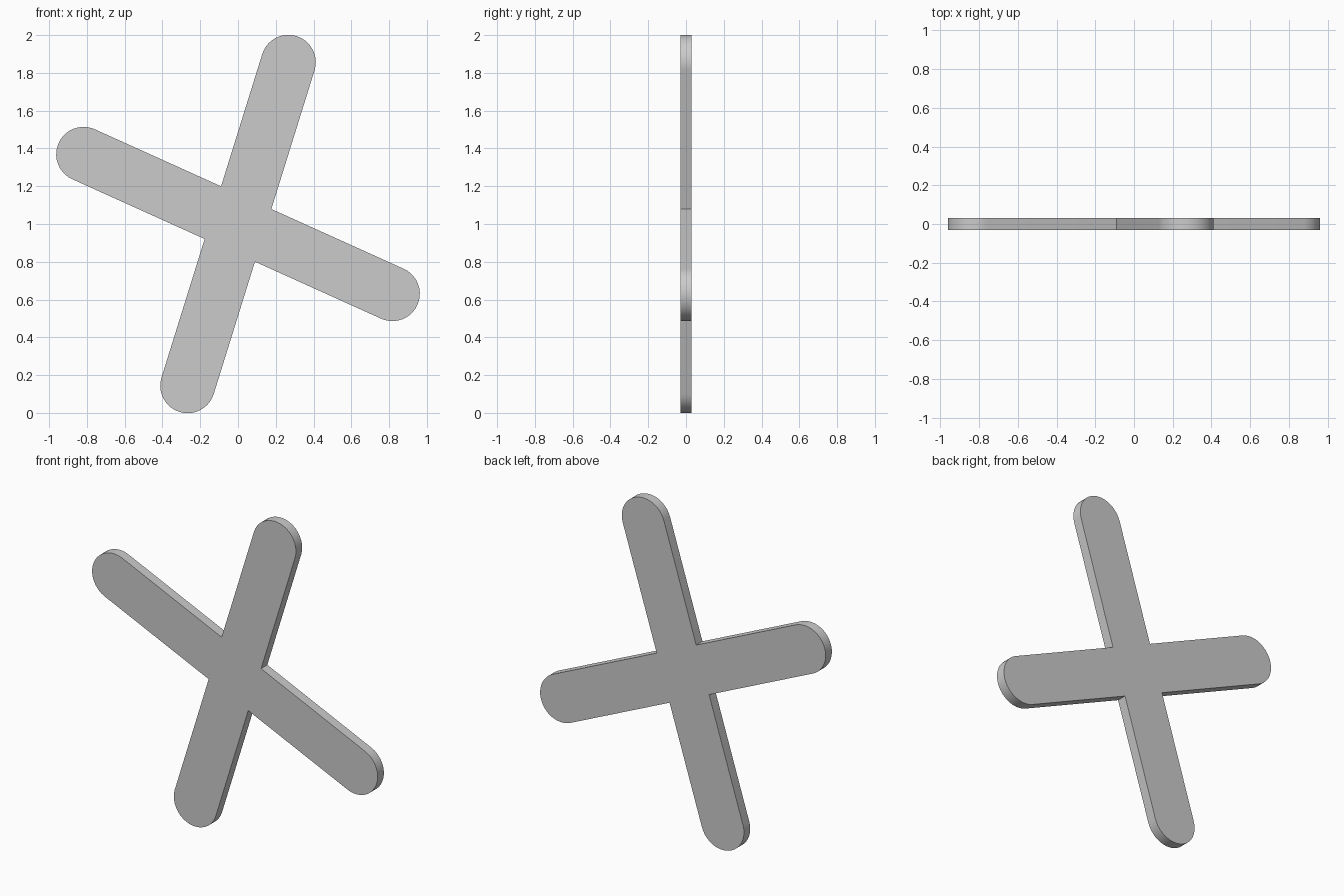
import bpy, bmesh, math

if "Cube" in bpy.data.objects:
    bpy.data.objects.remove(bpy.data.objects["Cube"])

R, REACH, HALF, CZ = 0.145, 0.897, 0.03, 1.0   # arm radius, cap centre distance, half thickness, hub height
ANGLES = [math.radians(a) for a in (72.7, 155.7, 252.7, 335.7)]
CAP_STEPS = 20

# Outline: rounded arm tip, then inner corner to the next arm
outline = []
for i, a in enumerate(ANGLES):
    for k in range(CAP_STEPS + 1):
        t = a - math.pi / 2 + math.pi * k / CAP_STEPS
        outline.append((REACH * math.cos(a) + R * math.cos(t),
                        REACH * math.sin(a) + R * math.sin(t)))
    gap = (ANGLES[(i + 1) % 4] - a) % (2 * math.pi)
    d = R / math.sin(gap / 2)
    outline.append((d * math.cos(a + gap / 2), d * math.sin(a + gap / 2)))

# Flat plate extruded along y
bm = bmesh.new()
face = bm.faces.new([bm.verts.new((x, -HALF, CZ + z)) for x, z in outline])
ext = bmesh.ops.extrude_face_region(bm, geom=[face], use_keep_orig=True)
bmesh.ops.translate(bm, vec=(0, 2 * HALF, 0),
                    verts=[v for v in ext["geom"] if isinstance(v, bmesh.types.BMVert)])
bmesh.ops.recalc_face_normals(bm, faces=bm.faces)
mesh = bpy.data.meshes.new("cross_plate")
bm.to_mesh(mesh)
bm.free()
plate = bpy.data.objects.new("cross_plate", mesh)
bpy.context.collection.objects.link(plate)

# Smooth tips, sharp rims
bpy.context.view_layer.objects.active = plate
plate.select_set(True)
bpy.ops.object.shade_smooth_by_angle(angle=math.radians(30))
